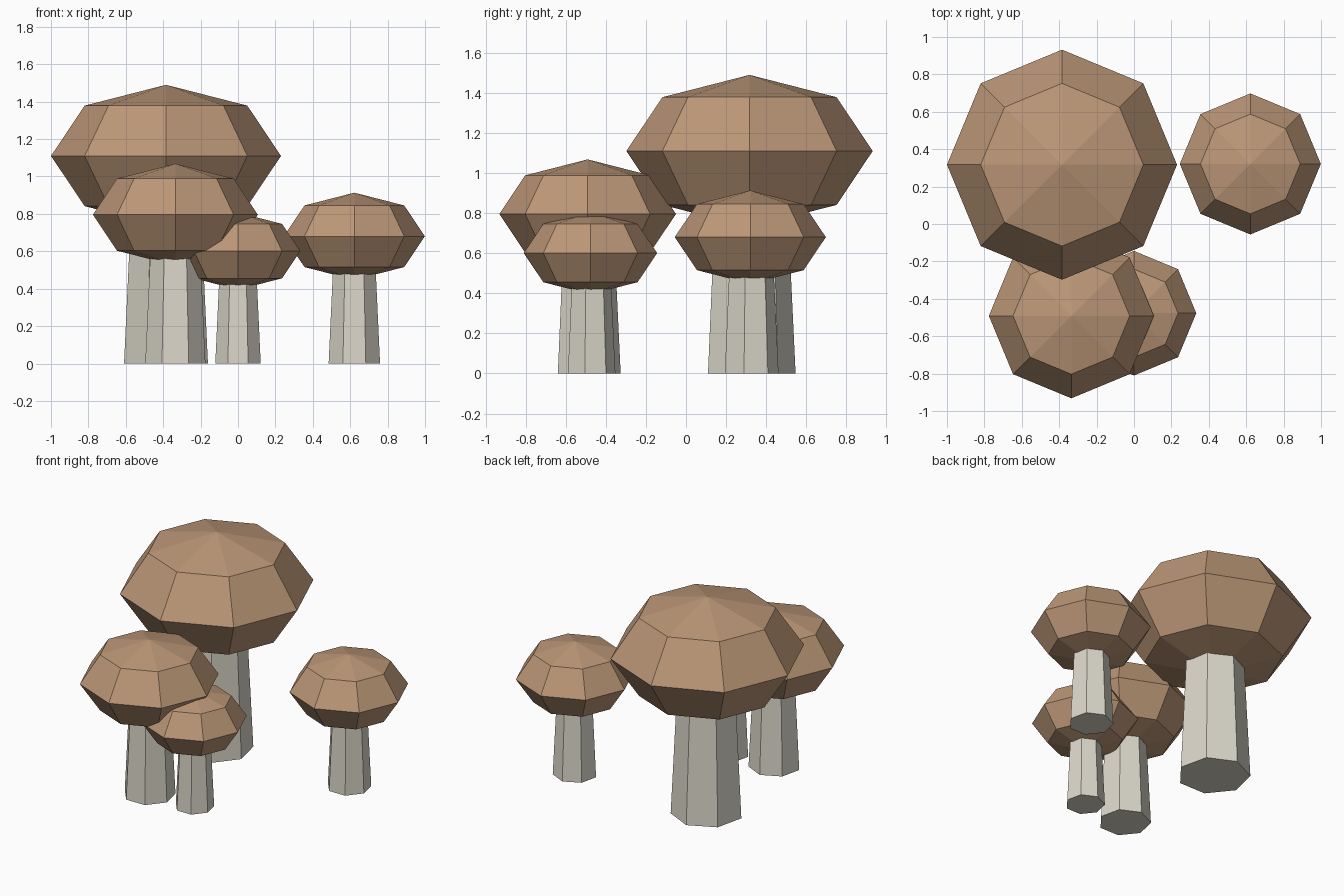
import bpy

if "Cube" in bpy.data.objects:
    bpy.data.objects.remove(bpy.data.objects["Cube"])


def material(name, color):
    m = bpy.data.materials.new(name)
    m.diffuse_color = color
    m.use_nodes = True
    m.node_tree.nodes["Principled BSDF"].inputs["Base Color"].default_value = m.diffuse_color
    return m


cap_mat = material("cap_brown", (0.50, 0.31, 0.185, 1))
stem_mat = material("stem_cream", (0.70, 0.67, 0.58, 1))


def mushroom(name, x, y, r):
    """One mushroom, every proportion scaled from the cap radius r."""
    # tapered seven-sided stem, its top hidden inside the cap
    height = 1.6 * r
    bpy.ops.mesh.primitive_cone_add(vertices=7, radius1=0.374 * r, radius2=0.298 * r,
                                    depth=height, location=(x, y, height / 2))
    stem = bpy.context.object
    stem.name = name + "_stem"
    stem.data.materials.append(stem_mat)

    # squashed eight-sided cap
    bpy.ops.mesh.primitive_uv_sphere_add(segments=8, ring_count=4, radius=r,
                                         location=(x, y, 1.805 * r))
    cap = bpy.context.object
    cap.name = name + "_cap"
    cap.scale.z = 0.618
    cap.data.materials.append(cap_mat)


# cluster of four mushrooms
for args in [("large_mushroom", -0.385, 0.317, 0.615),
             ("medium_mushroom", -0.335, -0.491, 0.441),
             ("small_mushroom", 0.0, -0.477, 0.333),
             ("side_mushroom", 0.622, 0.321, 0.377)]:
    mushroom(*args)
